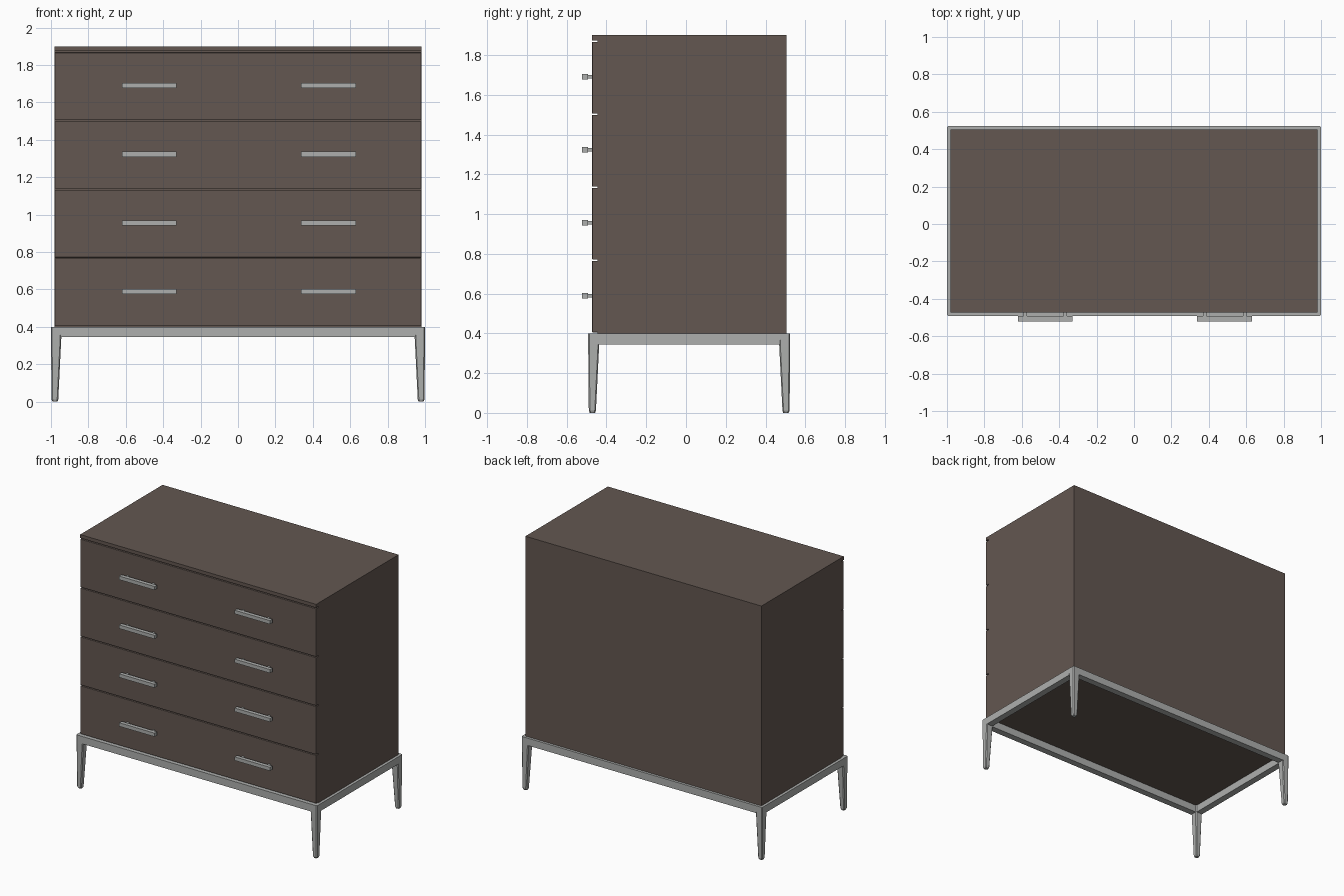
import bpy, bmesh

if "Cube" in bpy.data.objects:
    bpy.data.objects.remove(bpy.data.objects["Cube"])

def material(name, col):
    m = bpy.data.materials.new(name)
    m.diffuse_color = (*col, 1)
    m.use_nodes = True
    m.node_tree.nodes["Principled BSDF"].inputs["Base Color"].default_value = m.diffuse_color
    return m

WOOD = material("dark brown wood", (0.125, 0.095, 0.082))
METAL = material("brushed metal", (0.42, 0.43, 0.42))

def finish(bm, name, mat, bevel=0):
    bmesh.ops.recalc_face_normals(bm, faces=bm.faces[:])
    me = bpy.data.meshes.new(name)
    bm.to_mesh(me)
    bm.free()
    ob = bpy.data.objects.new(name, me)
    me.materials.append(mat)
    bpy.context.collection.objects.link(ob)
    if bevel:
        mod = ob.modifiers.new("soft edges", 'BEVEL')
        mod.width, mod.segments = bevel, 2
    return ob

def add_box(bm, x0, x1, y0, y1, z0, z1):
    vs = bmesh.ops.create_cube(bm, size=1)["verts"]
    for v in vs:
        v.co = ((x0, x1)[v.co.x > 0], (y0, y1)[v.co.y > 0], (z0, z1)[v.co.z > 0])

def box(name, mat, *dims, bevel=0):
    bm = bmesh.new()
    add_box(bm, *dims)
    return finish(bm, name, mat, bevel)

# Cabinet body and top panel
W, FRONT, BACK = 0.98, -0.472, 0.505
box("carcass", WOOD, -W, W, -0.445, BACK, 0.40, 1.874)
box("top_panel", WOOD, -W, W, FRONT, BACK, 1.874, 1.90)

# Four drawers, each with two bar handles on posts
for i in range(4):
    z = 0.405 + 0.367 * i
    box(f"drawer_front_{i+1}", WOOD, -W, W, FRONT, -0.443, z, z + 0.36, bevel=0.002)
    zc = z + 0.184
    for side, cx in (("left", -0.4745), ("right", 0.4845)):
        bm = bmesh.new()
        add_box(bm, cx - 0.147, cx + 0.147, -0.522, -0.493, zc - 0.0135, zc + 0.0135)
        for px in (cx - 0.107, cx + 0.107):
            add_box(bm, px - 0.009, px + 0.009, -0.494, FRONT + 0.002, zc - 0.009, zc + 0.009)
        finish(bm, f"handle_{i+1}_{side}", METAL)

# Metal base: rails between tapered corner legs
X, YC, YH, R = 1.0, 0.016, 0.508, 0.05
Z0, Z1 = 0.345, 0.40
for s, name in ((-1, "front"), (1, "back")):
    y0, y1 = sorted((YC + s * YH, YC + s * (YH - R)))
    box(name + "_rail", METAL, -X + 0.05, X - 0.05, y0, y1, Z0, Z1)
for s, name in ((-1, "left"), (1, "right")):
    x0, x1 = sorted((s * X, s * (X - R)))
    box(name + "_rail", METAL, x0, x1, YC - YH + 0.05, YC + YH - 0.05, Z0, Z1)

# Leg sections: height, inset from the outer corner, width
SECTIONS = [(0, 0.008, 0.027), (0.012, 0.003, 0.036), (0.335, 0, 0.055), (Z1, 0, 0.057)]
for sx, nx in ((-1, "left"), (1, "right")):
    for sy, ny in ((-1, "front"), (1, "back")):
        bm = bmesh.new()
        rings = []
        for z, inset, w in SECTIONS:
            a, b, c = inset, inset + w, 0.006    # c chamfers the corners
            pts = [(a + c, a), (b - c, a), (b, a + c), (b, b - c),
                   (b - c, b), (a + c, b), (a, b - c), (a, a + c)]
            rings.append([bm.verts.new((sx * (X - p), YC + sy * (YH - q), z)) for p, q in pts])
        for lo, hi in zip(rings, rings[1:]):
            for k in range(8):
                n = (k + 1) % 8
                bm.faces.new((lo[k], lo[n], hi[n], hi[k]))
        bm.faces.new(rings[0])
        bm.faces.new(rings[-1])
        finish(bm, f"{ny}_{nx}_leg", METAL)
